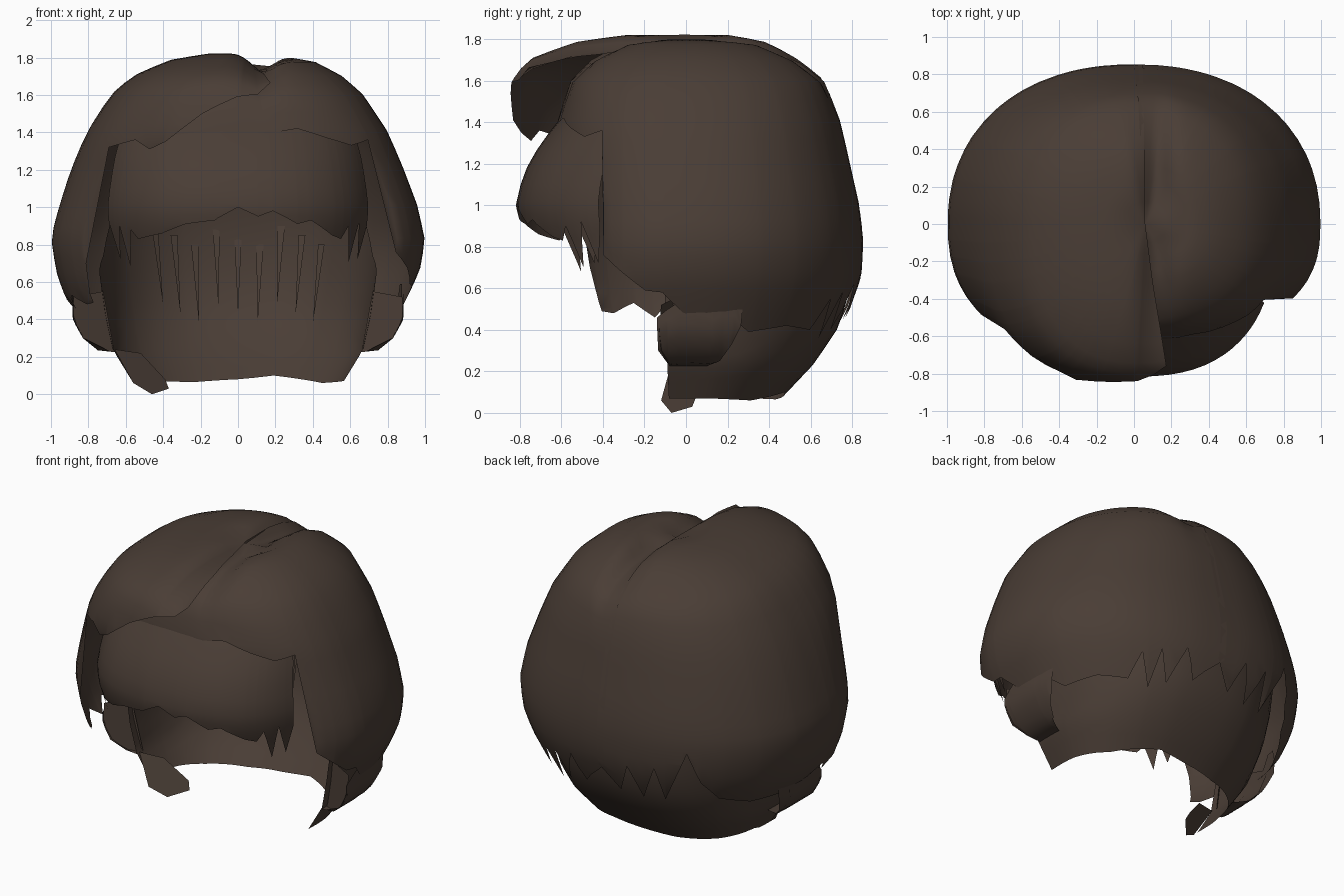
import bpy, bmesh, math

if "Cube" in bpy.data.objects:
    bpy.data.objects.remove(bpy.data.objects["Cube"])

mat = bpy.data.materials.new("dark_brown_hair")
mat.diffuse_color = (0.068, 0.047, 0.036, 1)
mat.use_nodes = True
mat.node_tree.nodes["Principled BSDF"].inputs["Base Color"].default_value = mat.diffuse_color


def lerp_keys(keys, v):
    """Piecewise linear lookup in (angle, value) pairs."""
    if v <= keys[0][0]:
        return keys[0][1]
    for (a, p), (b, q) in zip(keys, keys[1:]):
        if v <= b:
            return p + (q - p) * (v - a) / (b - a)
    return keys[-1][1]


def at_index(prof, k):
    i = min(int(k), len(prof) - 2)
    f = k - i
    return [p + (q - p) * f for p, q in zip(prof[i], prof[i + 1])]


def index_of(prof, z):
    """Fractional row of a falling profile at height z."""
    for i in range(len(prof) - 1):
        if prof[i + 1][0] <= z:
            return i + (prof[i][0] - z) / (prof[i][0] - prof[i + 1][0])
    return len(prof) - 1


def shell(name, prof, bottom, rows, step=6, top=None, cx=0.0, power=2.5, back_power=2.2):
    """Open hair shell. prof rows: (z, half width, back depth, front depth);
    bottom: (angle, z) hem keys, 0 = +x, 90 = back, 270 or -90 = front."""
    a0, a1 = bottom[0][0], bottom[-1][0]
    n = max(2, round((a1 - a0) / step))
    angles = sorted({round(a0 + (a1 - a0) * i / n, 1) for i in range(n + 1)}
                    | {float(a) for a, _ in bottom})
    bm = bmesh.new()
    grid = []
    kmax = max(index_of(prof, z) for _, z in bottom)
    for a in angles:
        c, s = math.cos(math.radians(a)), math.sin(math.radians(a))
        e = 2 / (back_power if s > 0 else power)
        kb = index_of(prof, lerp_keys(bottom, a))
        kt = index_of(prof, lerp_keys(top, a)) if top else 0
        col = []
        for r in range(rows + 1):
            # level rows cut off at the hem, so steps in the hem stay crisp
            k = min(kt + (kmax - kt) * r / rows, kb)
            z, w, back, front = at_index(prof, k)
            x = math.copysign(abs(c) ** e, c) * w + cx * max(0, 1 - w)
            y = math.copysign(abs(s) ** e, s) * (back if s > 0 else front)
            if z > 1.45:  # soft valley along the parting
                z -= .22 * (z - 1.45) * math.exp(-((x - .12) / .08) ** 2)
            col.append(bm.verts.new((x, y, z)))
        grid.append(col)
    for p, q in zip(grid, grid[1:]):
        for r in range(rows):
            bm.faces.new((p[r], p[r + 1], q[r + 1], q[r]))
    bmesh.ops.remove_doubles(bm, verts=bm.verts, dist=0.0005)
    bmesh.ops.recalc_face_normals(bm, faces=bm.faces)
    return finish(name, bm)


def finish(name, bm):
    me = bpy.data.meshes.new(name)
    bm.to_mesh(me)
    bm.free()
    me.materials.append(mat)
    ob = bpy.data.objects.new(name, me)
    bpy.context.collection.objects.link(ob)
    for p in me.polygons:
        p.use_smooth = True
    return ob


# Right half of the outer hair, running under the parting at the front
right_prof = [(1.81, 0, 0, 0), (1.80, .24, .24, .20), (1.775, .38, .40, .32),
              (1.70, .53, .55, .46), (1.60, .65, .67, .56), (1.40, .79, .745, .62),
              (1.20, .88, .79, .62), (1.00, .96, .835, .62), (.82, 1.0, .855, .62),
              (.66, .97, .845, .62), (.52, .90, .80, .60), (.34, .80, .71, .55)]
shell("outer_hair_right", right_prof,
      [(-120, 1.36), (-100, 1.38), (-85, 1.39), (-72, 1.42), (-60, 1.37), (-48, 1.33),
       (-36, 1.36), (-35, .76), (-25, .68), (-14, .59), (-7, .58), (0, .47), (12, .48),
       (22, .39), (38, .42), (52, .40), (58, .55), (61, .36), (66, .58), (69, .40),
       (76, .62), (80, .45), (90, .62)], 22, cx=.06)

# Left half with the big swept fringe lobe overlapping the parting
left_prof = [(1.825, 0, 0, 0), (1.82, .22, .24, .33), (1.785, .41, .40, .55),
             (1.70, .59, .55, .77), (1.60, .70, .67, .84), (1.40, .82, .745, .875),
             (1.20, .90, .79, .80), (1.00, .96, .835, .76), (.84, 1.0, .855, .73),
             (.66, .975, .845, .70), (.52, .93, .80, .67), (.34, .80, .71, .6)]
shell("outer_hair_left", left_prof,
      [(88, .62), (94, .46), (98, .66), (103, .44), (108, .68), (112, .45), (120, .8),
       (126, .6), (134, .48), (150, .42), (165, .43), (176, .47), (184, .54), (190, .46),
       (198, .53), (208, .48), (214, .49), (217, .70), (218, 1.32), (232, 1.36),
       (240, 1.31), (246, 1.35), (258, 1.5), (270, 1.6), (281, 1.70)], 22, cx=.06, power=2.4)

# Straight fringe over the forehead with a ragged hem
fringe_prof = [(1.55, .60, .5, .50), (1.45, .66, .5, .58), (1.30, .71, .5, .70),
               (1.15, .74, .5, .785), (1.00, .76, .5, .82), (.90, .75, .5, .80),
               (.80, .73, .5, .76), (.62, .70, .5, .70)]
shell("front_fringe", fringe_prof,
      [(206, .92), (212, .72), (216, .9), (220, .68), (224, .88), (228, .83), (242, .86),
       (253, .91), (264, .93), (270, 1.0), (275, .95), (280, .98), (290, .91), (296, .93),
       (308, .85), (314, .83), (318, .9), (322, .7), (326, .92), (330, .72), (334, .9)],
      12, step=5, power=2.5)

# Nape hair lining the back down to the neck
nape_prof = [(1.30, .74, .70, .5), (1.0, .77, .78, .6), (.80, .76, .80, .62),
             (.60, .735, .79, .62), (.42, .71, .74, .62), (.24, .67, .62, .55),
             (.06, .56, .45, .50)]
shell("nape_hair", nape_prof,
      [(-6, .07), (10, .07), (40, .06), (58, .08), (75, .10), (90, .08), (110, .065),
       (140, .07), (170, .09), (176, .07), (186, .06)], 12,
      top=[(-6, .60), (20, .75), (45, 1.2), (135, 1.2), (160, .75), (186, .60)],
      back_power=2.4)

# Tucked curls at ear height, one per side, with an upturned hook at the back
curl_prof = [(.60, .89, .88, .75), (.50, .885, .88, .75), (.40, .885, .85, .75),
             (.30, .83, .78, .72), (.235, .75, .72, .70), (.225, .66, .66, .65)]
hem = [(-7, .30), (-4, .225), (7, .225), (11, .25), (14, .33), (16, .42)]
tops = [(-7, .46), (0, .55), (8, .50), (10, .59), (14, .59), (16, .5)]
for name, flip in (("side_curl_right", False), ("side_curl_left", True)):
    turn = (lambda ks: [(180 - a, z) for a, z in reversed(ks)]) if flip else list
    shell(name, curl_prof, turn(hem), 8, step=3, top=turn(tops))

# Folded-in front ends of the curls
bm = bmesh.new()
for s in (-1, 1):
    bm.faces.new([bm.verts.new((s * x, y, z)) for x, y, z in (
        (.66, -.03, .225), (.75, -.08, .235), (.83, -.12, .30), (.88, -.13, .40),
        (.88, -.12, .52), (.72, -.06, .55))])
finish("curl_ends", bm)

# Loose lock curling inwards at the left end of the nape
bm = bmesh.new()
bm.faces.new([bm.verts.new(p) for p in (
    (-.66, -.07, .24), (-.56, -.12, .06), (-.46, -.07, 0), (-.37, .03, .03),
    (-.39, .05, .08), (-.52, -.02, .22))])
finish("nape_lock", bm)

# Thin loose strands hanging across the inside of the back
bm = bmesh.new()
for i in range(9):
    a = math.radians(58 + i * 8)
    x, y = .84 * math.cos(a), .80 * math.sin(a)
    dx, dy = -.02 * math.sin(a), .02 * math.cos(a)
    zt = .80 + .05 * (i % 3)
    bm.faces.new([bm.verts.new(p) for p in (
        (x - dx, y - dy, zt), (x + dx, y + dy, zt), (x * .90, y * .90, zt - .42))])
finish("loose_strands", bm)
